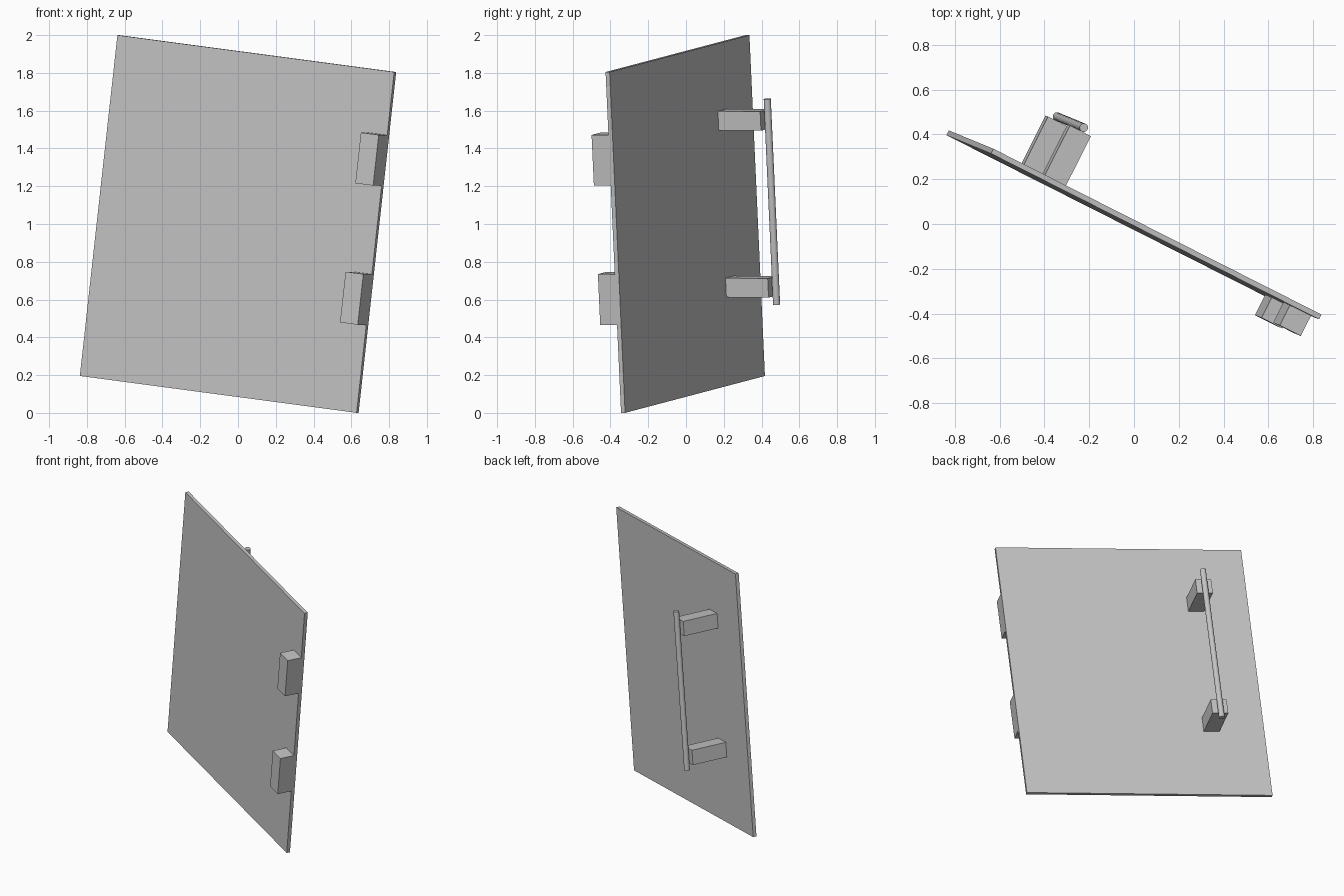
import bpy
import math
from mathutils import Matrix, Vector

cube = bpy.data.objects.get("Cube")
if cube:
    bpy.data.objects.remove(cube, do_unlink=True)

# One plain grey material
grey = bpy.data.materials.new("light grey")
grey.use_nodes = True
GREY = (0.55, 0.55, 0.55, 1)
grey.diffuse_color = GREY
grey.node_tree.nodes["Principled BSDF"].inputs["Base Color"].default_value = GREY

# Leaning frame of the door: across, through (front to back), up
across = Vector((0.886, -0.4477, -0.118)).normalized()
up = Vector((0.1073, -0.044, 0.9933))
up = (up - up.dot(across) * across).normalized()
through = up.cross(across)
frame = Matrix((across, through, up)).transposed().to_4x4()
frame.translation = (0, -0.004, 1)

WIDTH, HEIGHT, THICK = 1.653, 1.817, 0.024
BACK = THICK / 2


def finish(obj, name, centre):
    obj.name = name
    obj.data.materials.append(grey)
    obj.matrix_world = frame @ Matrix.Translation(centre)


def box(name, size, centre):
    bpy.ops.mesh.primitive_cube_add(size=1)
    obj = bpy.context.object
    obj.data.transform(Matrix.Diagonal((*size, 1)))
    finish(obj, name, centre)


# Door panel
box("door_panel", (WIDTH, THICK, HEIGHT), (0, 0, 0))

# Hinge blocks, flush with the left edge on the front
HINGE = (0.106, 0.1, 0.27)
for name, v in (("upper", 0.437), ("lower", -0.305)):
    box(name + "_hinge_block", HINGE,
        (WIDTH / 2 - HINGE[0] / 2, -BACK - HINGE[1] / 2, v))

# Handle mounts on the back
MOUNT = (0.106, 0.25, 0.102)
HANDLE_X = -0.471
for name, v in (("upper", 0.501), ("lower", -0.389)):
    box(name + "_handle_mount", MOUNT, (HANDLE_X, BACK + MOUNT[1] / 2, v))

# Handle rod resting against the ends of the mounts
RADIUS = 0.019
bpy.ops.mesh.primitive_cylinder_add(vertices=20, radius=RADIUS, depth=1.097)
rod = bpy.context.object
bpy.ops.object.shade_smooth_by_angle(angle=math.radians(30))
finish(rod, "handle_rod", (HANDLE_X, BACK + MOUNT[1] + RADIUS, 0.065))
